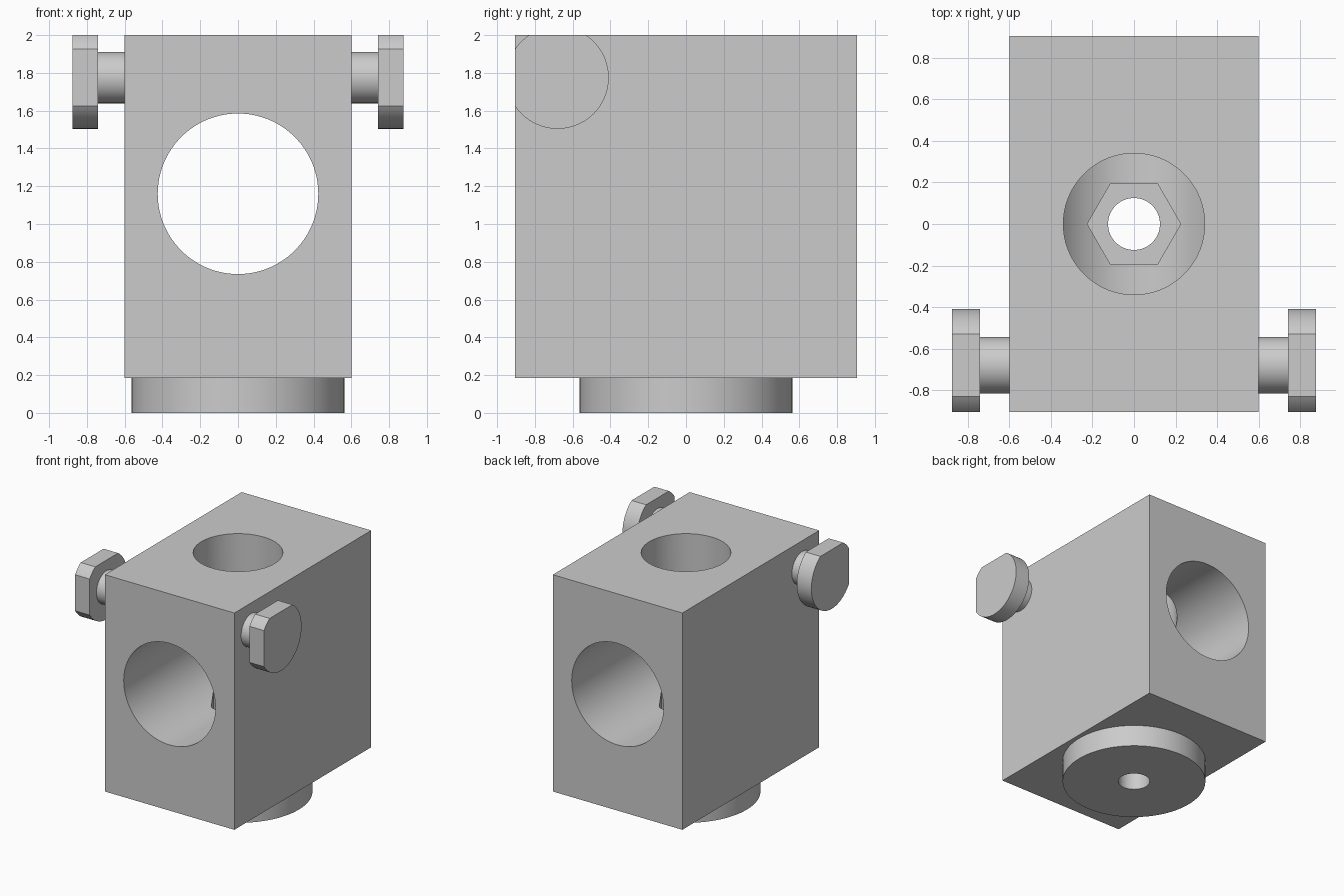
import bpy, bmesh, math
from mathutils import Matrix, Vector

cube = bpy.data.objects.get("Cube")
if cube:
    bpy.data.objects.remove(cube, do_unlink=True)

grey = bpy.data.materials.new("light_grey")
grey.use_nodes = True
COLOUR = (0.6, 0.6, 0.6, 1)
grey.diffuse_color = COLOUR
grey.node_tree.nodes["Principled BSDF"].inputs["Base Color"].default_value = COLOUR


def add_object(name, bm):
    bmesh.ops.recalc_face_normals(bm, faces=bm.faces)
    mesh = bpy.data.meshes.new(name)
    bm.to_mesh(mesh)
    bm.free()
    mesh.materials.append(grey)
    obj = bpy.data.objects.new(name, mesh)
    bpy.context.collection.objects.link(obj)
    return obj


def cylinder(radius, start, end, sides=96, clips=()):
    """Capped cylinder between two points, optionally trimmed by planes."""
    start, end = Vector(start), Vector(end)
    axis = end - start
    turn = axis.to_track_quat('Z', 'Y').to_matrix().to_4x4()
    bm = bmesh.new()
    bmesh.ops.create_cone(bm, cap_ends=True, segments=sides, radius1=radius,
                          radius2=radius, depth=axis.length,
                          matrix=Matrix.Translation((start + end) / 2) @ turn)
    for point, normal in clips:
        cut = bmesh.ops.bisect_plane(bm, geom=bm.verts[:] + bm.edges[:] + bm.faces[:],
                                     plane_co=point, plane_no=normal, clear_outer=True)
        rim = [e for e in cut["geom_cut"] if isinstance(e, bmesh.types.BMEdge)]
        bmesh.ops.holes_fill(bm, edges=rim)
    return bm


def select_only(obj):
    bpy.ops.object.select_all(action='DESELECT')
    obj.select_set(True)
    bpy.context.view_layer.objects.active = obj


def carve(obj, cutters):
    select_only(obj)
    for cutter in cutters:
        mod = obj.modifiers.new(cutter.name, 'BOOLEAN')
        mod.operation = 'DIFFERENCE'
        mod.solver = 'EXACT'
        mod.object = cutter
        bpy.ops.object.modifier_apply(modifier=mod.name)


HALF_X, HALF_Y, BASE, TOP = 0.6, 0.905, 0.185, 2.0
BORE_Z = 1.16

# Main block
bm = bmesh.new()
bmesh.ops.create_cube(bm, size=1, matrix=Matrix.Translation((0, 0, (BASE + TOP) / 2))
                      @ Matrix.Diagonal((2 * HALF_X, 2 * HALF_Y, TOP - BASE, 1)))
block = add_object("block", bm)

# Round foot under the block
foot = add_object("round_foot", cylinder(0.565, (0, 0, 0), (0, 0, BASE)))

# Cutters: long bore, top opening, hexagonal nut pocket, screw hole
bore = add_object("bore_cutter", cylinder(0.425, (0, -1.2, BORE_Z), (0, 1.2, BORE_Z), 128))
opening = add_object("opening_cutter", cylinder(0.34, (0, 0, BORE_Z), (0, 0, 2.2)))
pocket_bm = cylinder(0.225, (0, 0, 0.5), (0, 0, BORE_Z), 6)
corner = max(pocket_bm.verts, key=lambda v: v.co.x).co
bmesh.ops.rotate(pocket_bm, verts=pocket_bm.verts,
                 matrix=Matrix.Rotation(-math.atan2(corner.y, corner.x), 3, 'Z'))
pocket = add_object("nut_pocket_cutter", pocket_bm)
screw = add_object("screw_hole_cutter", cylinder(0.125, (0, 0, -0.2), (0, 0, BORE_Z), 64))

carve(block, [bore, opening, pocket, screw])
carve(foot, [screw])
for cutter in (bore, opening, pocket, screw):
    bpy.data.objects.remove(cutter, do_unlink=True)

# Side pegs: short shaft and a head trimmed flush with the block's top and front
parts = [block, foot]
PEG_Y, PEG_Z = -0.68, 1.775
trims = [((0, 0, TOP), (0, 0, 1)), ((0, -HALF_Y, 0), (0, -1, 0))]
for side, s in (("left", 1), ("right", -1)):
    def at(x):
        return (s * x, PEG_Y, PEG_Z)
    parts.append(add_object(side + "_peg_shaft", cylinder(0.136, at(HALF_X), at(0.74), 64)))
    parts.append(add_object(side + "_peg_head", cylinder(0.271, at(0.74), at(0.875), clips=trims)))

for part in parts:
    select_only(part)
    bpy.ops.object.shade_smooth_by_angle(angle=math.radians(30))
